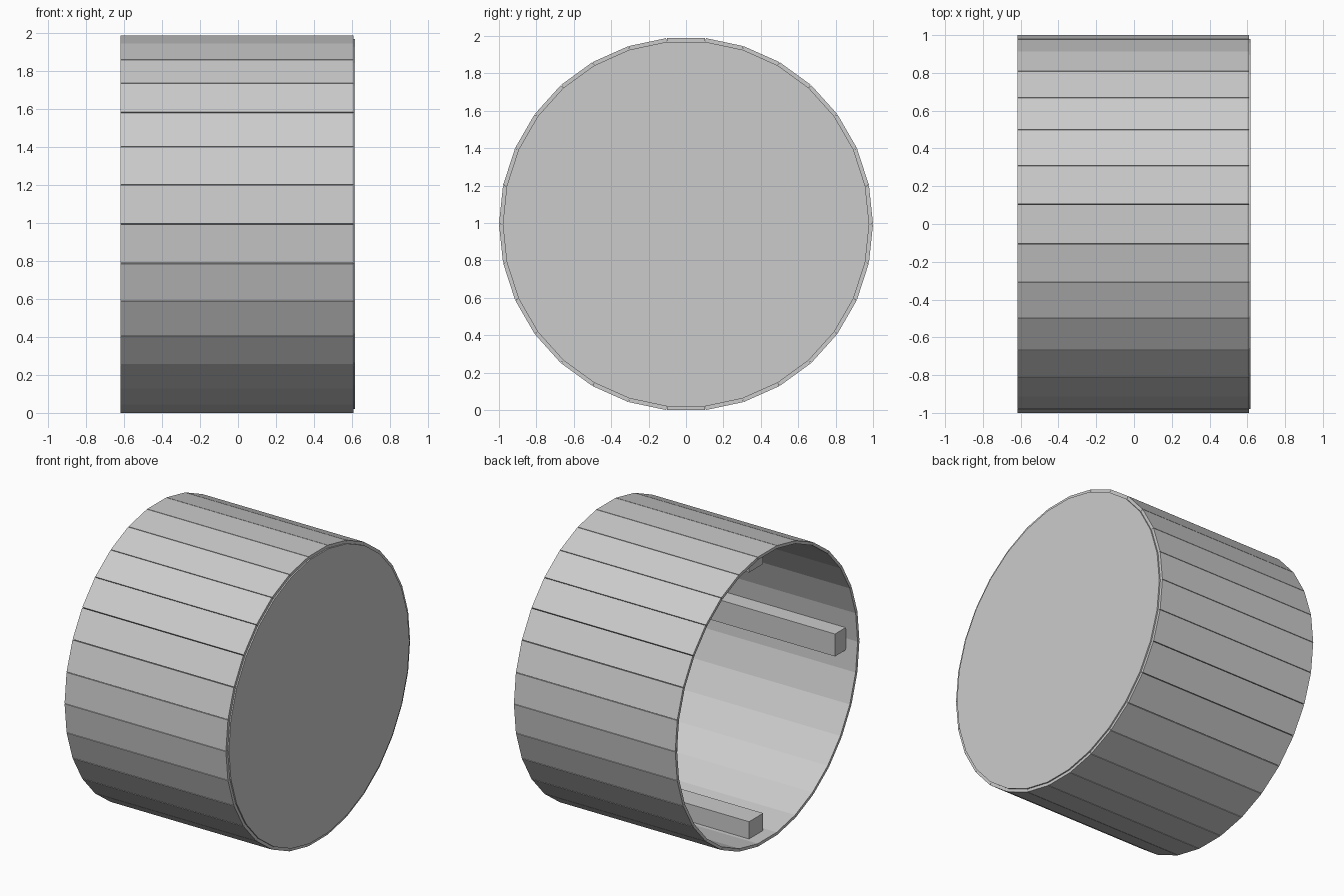
import bpy, bmesh
from math import pi, cos, sin, tan, radians

if "Cube" in bpy.data.objects:
    bpy.data.objects.remove(bpy.data.objects["Cube"])

SIDES = 30
ZC = 0.9945                      # drum axis height, also outer flat radius
X0, X1, XD = -0.618, 0.608, 0.617
THICK = 0.02
STEP = 2 * pi / SIDES


def new_object(name, bm):
    bmesh.ops.recalc_face_normals(bm, faces=bm.faces)
    me = bpy.data.meshes.new(name)
    bm.to_mesh(me)
    bm.free()
    ob = bpy.data.objects.new(name, me)
    bpy.context.collection.objects.link(ob)
    return ob


def yz(a, r, t=0.0):
    """Point at radius r along angle a, shifted sideways by t."""
    return r * cos(a) - t * sin(a), ZC + r * sin(a) + t * cos(a)


# drum wall: flat staves with thin V grooves between them
inner = ZC - THICK
hw_out = inner * tan(STEP / 2) + 0.0001
outer_loop, inner_loop = [], []
for i in range(SIDES):
    a = (i + 0.5) * STEP
    apex = (inner + 0.003) / cos(STEP / 2)
    outer_loop.append([yz(a, ZC, -hw_out), yz(a, ZC, hw_out), yz(a + STEP / 2, apex)])
    inner_loop.append(yz(a + STEP / 2, inner / cos(STEP / 2)))
bm = bmesh.new()
rings = []
for x in (X0, X1):
    out = [[bm.verts.new((x, *p)) for p in trio] for trio in outer_loop]
    inn = [bm.verts.new((x, *p)) for p in inner_loop]
    rings.append((out, inn))
    for i in range(SIDES):
        bm.faces.new([out[i - 1][2], *out[i], inn[i], inn[i - 1]])
(oa, ia), (ob_, ib) = rings
for i in range(SIDES):
    pa, pb = [oa[i - 1][2]] + oa[i], [ob_[i - 1][2]] + ob_[i]
    for k in range(3):
        bm.faces.new([pa[k], pa[k + 1], pb[k + 1], pb[k]])
    bm.faces.new([ia[i - 1], ia[i], ib[i], ib[i - 1]])
new_object("drum_wall", bm)

# closed end disc, set just proud of the wall
bm = bmesh.new()
rd = inner / cos(STEP / 2)
loops = [[bm.verts.new((x, *yz(i * STEP, rd))) for i in range(SIDES)] for x in (XD - 0.025, XD)]
for lp in loops:
    bm.faces.new(lp)
for i in range(SIDES):
    bm.faces.new([loops[0][i - 1], loops[0][i], loops[1][i], loops[1][i - 1]])
new_object("end_disc", bm)

# four inner bars running along the wall
bx0, bx1 = X0 + 0.085, XD - 0.02
for k in range(4):
    a = k * pi / 2
    y, z = yz(a, 0.916)
    bm = bmesh.new()
    bmesh.ops.create_cube(bm, size=1)
    ob = new_object(f"inner_bar_{k + 1}", bm)
    ob.location = ((bx0 + bx1) / 2, y, z)
    ob.rotation_euler = (a, 0, 0)
    ob.scale = (bx1 - bx0, 0.12, 0.154)
